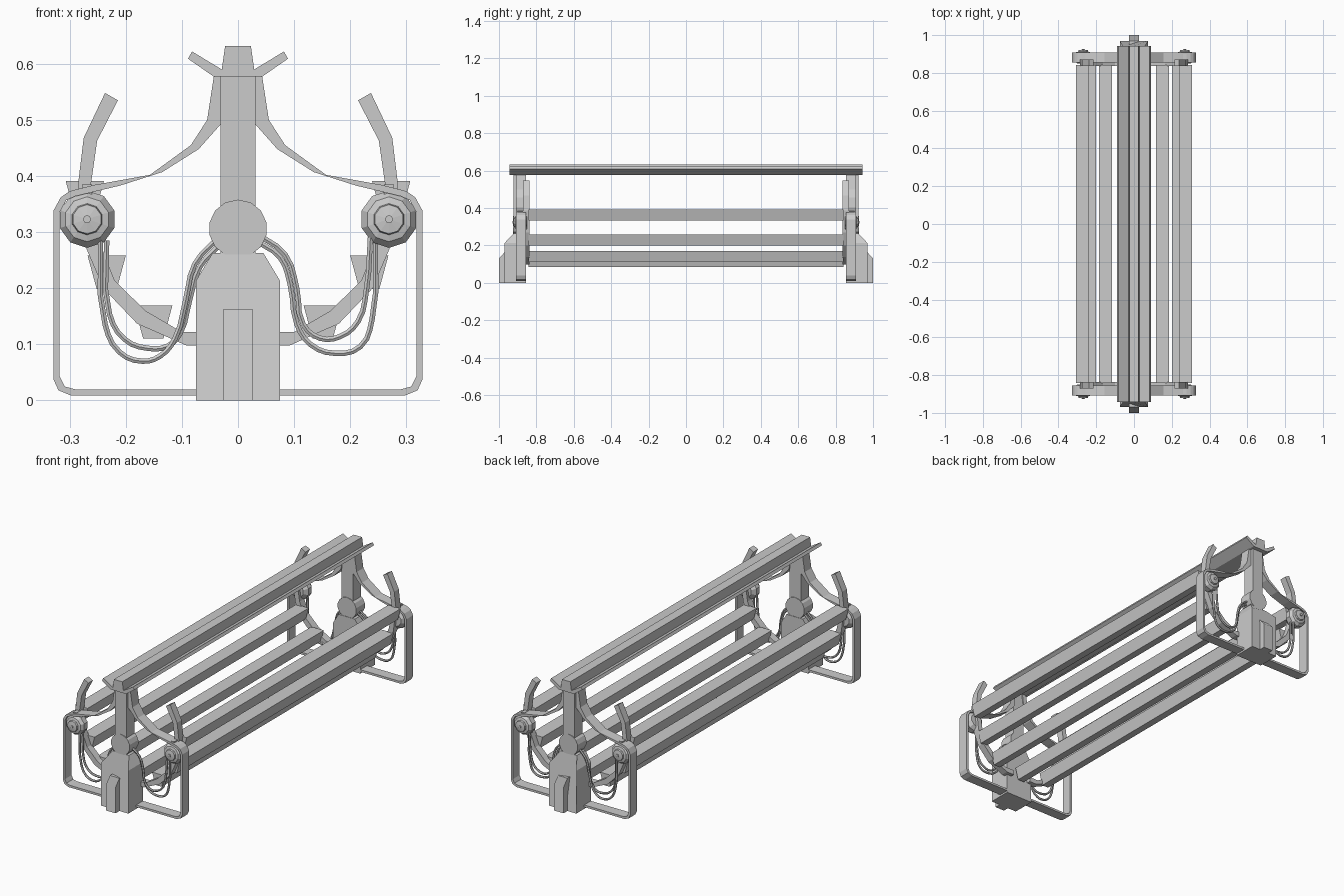
import bpy, bmesh, math

if "Cube" in bpy.data.objects:
    bpy.data.objects.remove(bpy.data.objects["Cube"])


def finish(name, bm, mirror_x=False, mirror_y=True):
    bmesh.ops.recalc_face_normals(bm, faces=bm.faces)
    me = bpy.data.meshes.new(name)
    bm.to_mesh(me)
    bm.free()
    ob = bpy.data.objects.new(name, me)
    bpy.context.collection.objects.link(ob)
    if mirror_x or mirror_y:
        m = ob.modifiers.new("Mirror", 'MIRROR')
        m.use_axis = (mirror_x, mirror_y, False)
        m.use_mirror_merge = False
    return ob


def prism(name, pts, y0, y1, mirror_x=False, mirror_y=True, shift=None):
    """Extrude an (x, z) profile from y0 to y1; shift(x, z) moves the y0 end."""
    bm = bmesh.new()
    a = [bm.verts.new((x, y0 + (shift(x, z) if shift else 0), z)) for x, z in pts]
    b = [bm.verts.new((x, y1, z)) for x, z in pts]
    n = len(pts)
    bm.faces.new(a)
    bm.faces.new(b[::-1])
    for i in range(n):
        bm.faces.new((a[i], a[(i + 1) % n], b[(i + 1) % n], b[i]))
    return finish(name, bm, mirror_x, mirror_y)


def lathe(name, cx, cz, prof, n, mirror_x=False):
    """Turn a (radius, y) profile around a y axis through (cx, cz)."""
    bm = bmesh.new()
    rings = [[bm.verts.new((cx + r * math.cos(t), y, cz + r * math.sin(t)))
              for t in (2 * math.pi * (i + .5) / n for i in range(n))] for r, y in prof]
    for p, q in zip(rings, rings[1:]):
        for i in range(n):
            bm.faces.new((p[i], p[(i + 1) % n], q[(i + 1) % n], q[i]))
    bm.faces.new(rings[0])
    bm.faces.new(rings[-1])
    return finish(name, bm, mirror_x)


def sym(half):
    return half + [(-x, z) for x, z in reversed(half)]


def cable(name, pts, y):
    cu = bpy.data.curves.new(name, 'CURVE')
    cu.dimensions = '3D'
    cu.bevel_depth = 0.0055
    cu.bevel_resolution = 1
    cu.use_fill_caps = True
    sp = cu.splines.new('BEZIER')
    sp.bezier_points.add(len(pts) - 1)
    sp.resolution_u = 3
    sp.use_smooth = False
    for p, (x, z) in zip(sp.bezier_points, pts):
        p.co = (x, y, z)
        p.handle_left_type = p.handle_right_type = 'AUTO'
    ob = bpy.data.objects.new(name, cu)
    bpy.context.collection.objects.link(ob)
    m = ob.modifiers.new("Mirror", 'MIRROR')
    m.use_axis = (False, True, False)


# End housings with front box
prism("base_housing", sym([(.075, 0), (.075, .213), (.045, .263)]), -.97, -.855,
      shift=lambda x, z: .048 if z > .25 else 0)
prism("base_front_box", sym([(.026, 0), (.026, .13), (.026, .163)]), -1, -.95,
      shift=lambda x, z: .03 if z > .15 else 0)

# Posts and round hubs
prism("post", sym([(.031, .25), (.031, .58)]), -.922, -.86)
lathe("post_hub", 0, .306, [(.052, -.925), (.052, -.857)], 14)

# Flat strap frames looping around each end
outer = [(.043, .578), (.055, .50), (.084, .455), (.157, .402), (.257, .384), (.30, .373),
         (.316, .362), (.329, .338), (.329, .038), (.320, .018), (.298, .009), (.05, .009)]
inner = [(.05, .0195), (.289, .0195), (.309, .025), (.318, .043), (.318, .335),
         (.306, .357), (.29, .364), (.21, .383), (.135, .407), (.07, .448), (.031, .492),
         (.02, .578)]
prism("end_frame", outer + inner, -.908, -.855, True)

# Curved cradle arms
arm_out = [(.05, .098), (.092, .098), (.18, .137), (.24, .20), (.27, .27),
           (.285, .386), (.275, .468), (.237, .548)]
arm_in = [(.214, .535), (.251, .463), (.262, .386), (.246, .28), (.22, .214),
          (.165, .16), (.10, .122), (.05, .122)]
prism("cradle_arm", arm_out + arm_in, -.872, -.836, True)

# Tapered slats along the length
for name, x, z in (("lower_slat", .151, .11), ("middle_slat", .234, .199), ("upper_slat", .273, .332)):
    prism(name, [(x - .034, z + .059), (x + .034, z + .059), (x + .018, z), (x - .018, z)],
          -.842, .842, True, False)
prism("centre_slat", sym([(.018, .085), (.034, .144)]), -.842, .842, False, False)

# Top rail with winged profile
prism("top_rail", sym([(.043, .577), (.089, .609), (.082, .622), (.029, .59), (.023, .632)]),
      -.943, .943, False, False)

# Domed knobs and their stems
lathe("side_knob", .269, .323,
      [(.034, -.85), (.051, -.868), (.051, -.895), (.040, -.909), (.028, -.912),
       (.026, -.920), (.007, -.923), (.007, -.927)], 10, True)
prism("knob_stem", [(.260, .35), (.278, .35), (.278, .385), (.260, .385)], -.9, -.87, True)

# Hanging cable pairs
cable("right_cable_low", [(.035, .283), (.075, .255), (.093, .207), (.105, .136), (.129, .10),
                          (.173, .084), (.218, .096), (.239, .145), (.245, .285)], -.885)
cable("right_cable_high", [(.035, .296), (.084, .26), (.105, .198), (.116, .136), (.146, .111),
                           (.182, .114), (.214, .141), (.229, .198), (.236, .29)], -.895)
cable("left_cable_low", [(-.035, .290), (-.077, .243), (-.093, .18), (-.113, .109), (-.139, .079),
                         (-.17, .07), (-.211, .086), (-.237, .136), (-.245, .29)], -.895)
cable("left_cable_high", [(-.035, .275), (-.068, .238), (-.086, .18), (-.104, .118), (-.125, .097),
                          (-.161, .093), (-.202, .109), (-.229, .154), (-.234, .285)], -.885)
